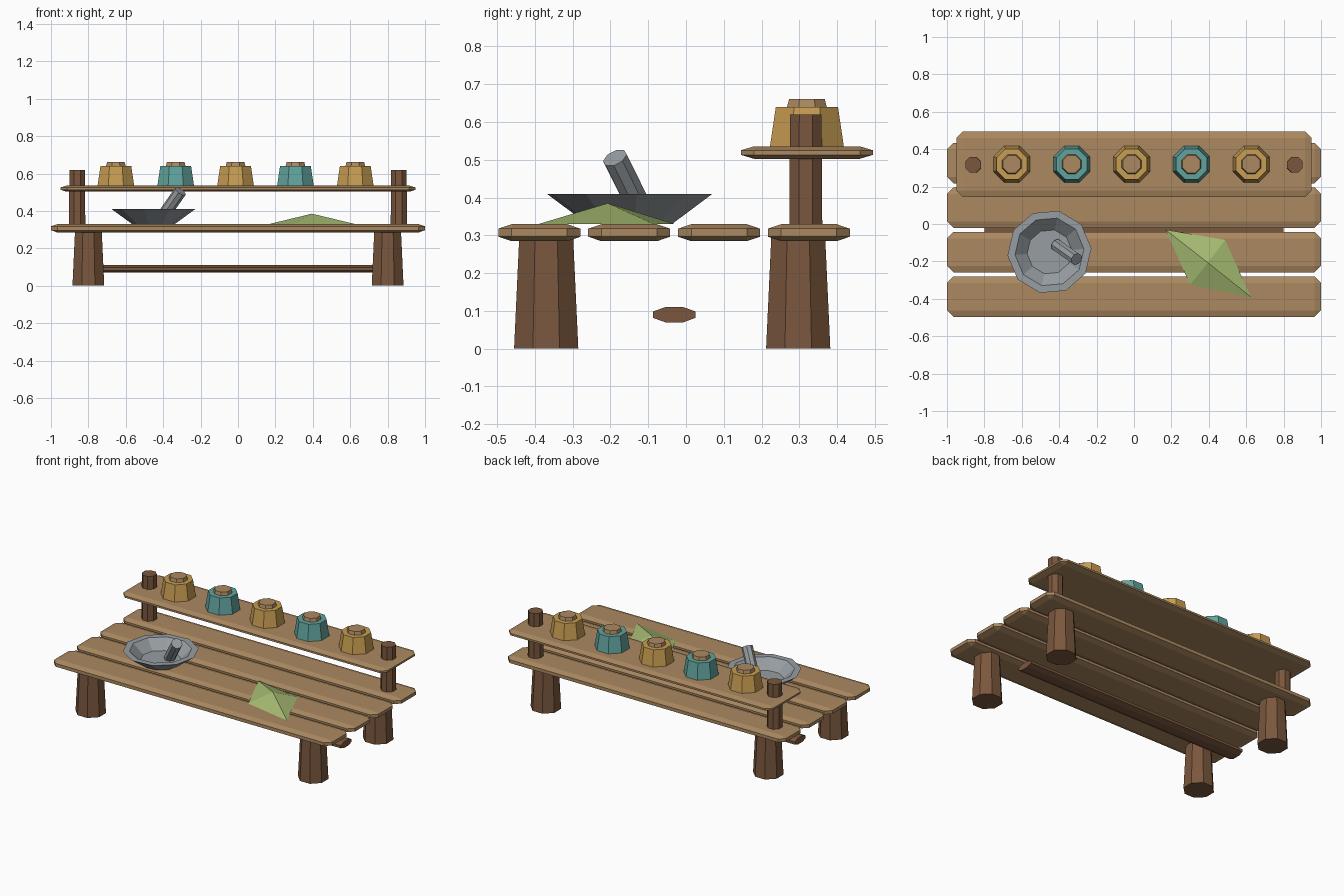
import bpy
import bmesh
from math import cos, sin, pi, radians
from mathutils import Vector, Matrix

default = bpy.data.objects.get("Cube")
if default:
    bpy.data.objects.remove(default, do_unlink=True)


def material(name, color):
    mat = bpy.data.materials.new(name)
    mat.use_nodes = True
    rgba = (*color, 1)
    mat.diffuse_color = rgba
    mat.node_tree.nodes["Principled BSDF"].inputs["Base Color"].default_value = rgba
    return mat


TAN = material("tan_wood", (0.41, 0.25, 0.117))
BROWN = material("dark_brown_wood", (0.195, 0.095, 0.047))
GOLD = material("gold_glaze", (0.58, 0.34, 0.085))
TEAL = material("teal_glaze", (0.12, 0.37, 0.34))
STONE = material("grey_stone", (0.31, 0.34, 0.36))
GREEN = material("leaf_green", (0.38, 0.50, 0.17))


def finish(name, bm, mat, matrix):
    bmesh.ops.recalc_face_normals(bm, faces=bm.faces)
    mesh = bpy.data.meshes.new(name)
    bm.to_mesh(mesh)
    bm.free()
    mesh.materials.append(mat)
    obj = bpy.data.objects.new(name, mesh)
    obj.matrix_world = matrix
    bpy.context.collection.objects.link(obj)
    return obj


def board(name, size, center, mat, chamfer=0.035, flat=0.34):
    """Box with every edge chamfered, then flattened in height."""
    bm = bmesh.new()
    bmesh.ops.create_cube(bm, size=1)
    bmesh.ops.scale(bm, vec=(size[0], size[1], size[2] / flat), verts=bm.verts)
    bmesh.ops.bevel(bm, geom=bm.edges[:], offset=chamfer, segments=1, affect='EDGES')
    bmesh.ops.scale(bm, vec=(1, 1, flat), verts=bm.verts)
    return finish(name, bm, mat, Matrix.Translation(center))


def turned(name, profile, mat, matrix, sides=8, turn=None):
    """Faceted solid from (radius, height) rings, capped at both ends."""
    turn = pi / sides if turn is None else turn
    bm = bmesh.new()
    rings = []
    for r, z in profile:
        angles = [turn + 2 * pi * i / sides for i in range(sides)]
        rings.append([bm.verts.new((r * cos(a), r * sin(a), z)) for a in angles])
    for low, high in zip(rings, rings[1:]):
        for i in range(sides):
            j = (i + 1) % sides
            bm.faces.new((low[i], low[j], high[j], high[i]))
    bm.faces.new(rings[0][::-1])
    bm.faces.new(rings[-1])
    return finish(name, bm, mat, matrix)


at = Matrix.Translation

# Table top planks and raised back shelf
for i in range(4):
    board(f"table_plank_{i + 1}", (2, 0.217, 0.045), (0, -0.388 + 0.2377 * i, 0.307), TAN)
board("back_shelf", (1.9, 0.35, 0.033), (0, 0.32, 0.519), TAN, flat=0.3)

# Legs and shelf posts, on both sides
for side, x in (("left", 1), ("right", -1)):
    for end, y in (("front", -0.37), ("back", 0.297)):
        turned(f"{end}_leg_{side}", [(0.092, 0), (0.077, 0.3)], BROWN, at((0.8 * x, y, 0)))
    turned(f"shelf_post_{side}", [(0.0475, 0.3), (0.045, 0.62)], BROWN, at((0.86 * x, 0.317, 0)))

# Flattened stretcher bar under the table
bar = at((0, -0.031, 0.09)) @ Matrix.Diagonal((1, 1, 0.36, 1)) @ Matrix.Rotation(pi / 2, 4, 'Y')
turned("stretcher", [(0.061, -0.8), (0.061, 0.8)], BROWN, bar)

# Row of jars with lids
for i in range(5):
    place = at((-0.653 + 0.32 * i, 0.32, 0))
    glaze = TEAL if i % 2 else GOLD
    turned(f"jar_{i + 1}", [(0.106, 0.534), (0.089, 0.64)], glaze, place)
    turned(f"jar_lid_{i + 1}", [(0.058, 0.636), (0.051, 0.661)], TAN, place)

# Grinding bowl with hollow inside
turned("bowl", [(0.115, 0.33), (0.225, 0.41), (0.185, 0.41), (0.12, 0.35)],
       STONE, at((-0.452, -0.149, 0)), sides=10, turn=radians(5))

# Pestle leaning in the bowl
foot, tip = Vector((-0.415, -0.112, 0.352)), Vector((-0.308, -0.188, 0.505))
lean = (tip - foot).to_track_quat('Z', 'Y').to_matrix().to_4x4()
turned("pestle", [(0.034, 0), (0.034, (tip - foot).length)], STONE, at(foot) @ lean)

# Folded leaf: low four-sided pyramid
bm = bmesh.new()
corners = [bm.verts.new((x, y, 0.33)) for x, y in
           ((0.168, -0.03), (0.30, -0.325), (0.625, -0.39), (0.487, -0.085))]
peak = bm.verts.new((0.395, -0.207, 0.385))
bm.faces.new(corners)
for i in range(4):
    bm.faces.new((corners[i], corners[(i + 1) % 4], peak))
finish("leaf", bm, GREEN, Matrix.Identity(4))
